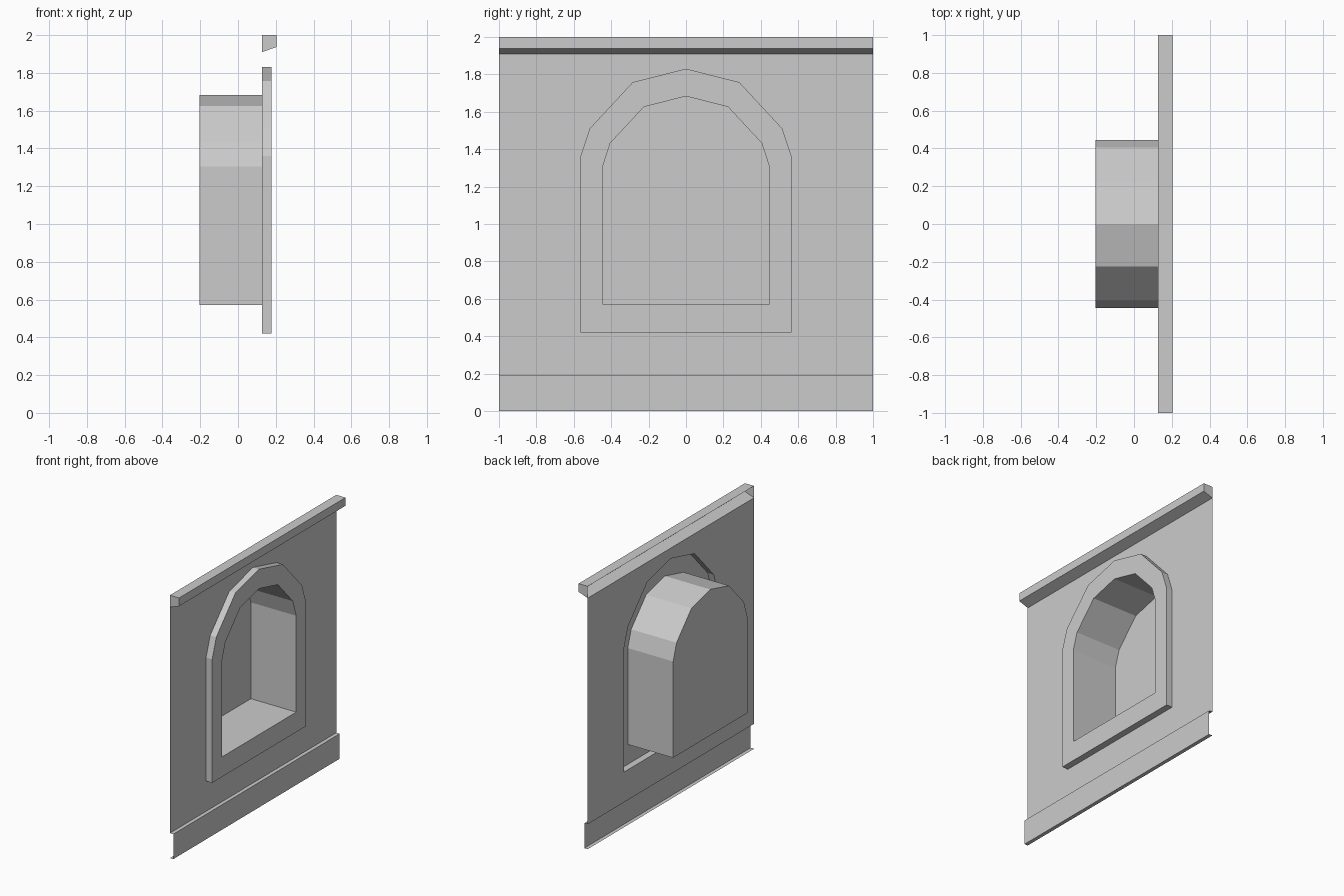
import bpy, bmesh

if "Cube" in bpy.data.objects:
    bpy.data.objects.remove(bpy.data.objects["Cube"])

WALL, FRAME, BASE, CORNICE, BACK = 0.127, 0.178, 0.156, 0.204, -0.204
# half outlines (y, z) from bottom corner up to the arch peak
OUTER = [(0.565, 0.42), (0.565, 1.36), (0.515, 1.51), (0.285, 1.758), (0, 1.83)]
INNER = [(0.446, 0.572), (0.446, 1.305), (0.405, 1.432), (0.225, 1.626), (0, 1.683)]


def arch(half, x):
    """Full closed arch loop, counter-clockwise seen from +x."""
    pts = half + [(-y, z) for y, z in reversed(half[:-1])]
    return [(x, y, z) for y, z in pts]


def build(name, faces):
    bm = bmesh.new()
    for f in faces:
        bm.faces.new([bm.verts.new(p) for p in f])
    bmesh.ops.remove_doubles(bm, verts=bm.verts, dist=1e-4)
    me = bpy.data.meshes.new(name)
    bm.to_mesh(me)
    bm.free()
    ob = bpy.data.objects.new(name, me)
    bpy.context.collection.objects.link(ob)
    return ob


def bridge(a, b):
    """Quads joining two closed loops."""
    n = len(a)
    return [(a[i], a[(i + 1) % n], b[(i + 1) % n], b[i]) for i in range(n)]


def sweep(profile):
    """Extrude an open (x, z) profile, listed bottom to top, across the width."""
    return [((x0, -1, z0), (x0, 1, z0), (x1, 1, z1), (x1, -1, z1))
            for (x0, z0), (x1, z1) in zip(profile, profile[1:])]


# wall panel with an arched opening, as two mirrored halves
right = [(0, 0.19), (1, 0.19), (1, 1.91), (0, 1.91)] + OUTER[::-1] + [(0, 0.42)]
left = [(-y, z) for y, z in reversed(right)]
build("wall", [[(WALL, y, z) for y, z in h] for h in (right, left)])

# skirting board: open ends, lip returning at the floor
build("skirting", sweep([(WALL, 0), (BASE, 0), (BASE, 0.19), (WALL, 0.19)]))

# cornice: sloped underside, capped ends, open back
prof = [(WALL, 1.91), (CORNICE, 1.937), (CORNICE, 2.0), (WALL, 2.0)]
caps = [[(x, -1, z) for x, z in prof], [(x, 1, z) for x, z in reversed(prof)]]
build("cornice", sweep(prof) + caps)

# raised window surround
build("window_surround",
      bridge(arch(OUTER, WALL), arch(OUTER, FRAME))
      + bridge(arch(OUTER, FRAME), arch(INNER, FRAME)))

# recessed niche with its back panel
build("niche", bridge(arch(INNER, FRAME), arch(INNER, BACK)) + [arch(INNER, BACK)])
